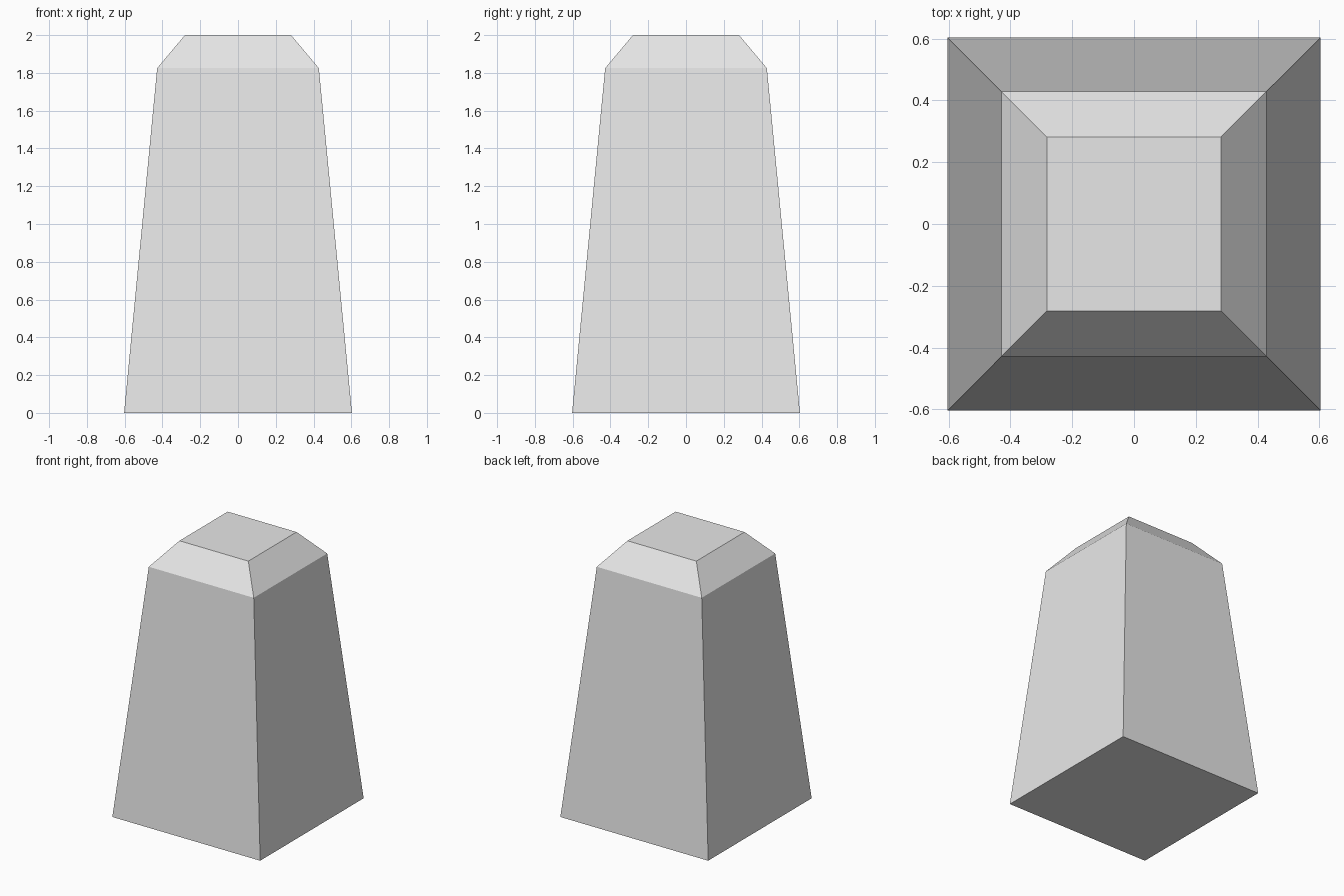
import bpy
import bmesh

default_cube = bpy.data.objects.get("Cube")
if default_cube:
    bpy.data.objects.remove(default_cube, do_unlink=True)

# Single plain grey material
GREY = (0.8, 0.8, 0.8, 1.0)
grey = bpy.data.materials.new("light_grey")
grey.use_nodes = True
grey.diffuse_color = GREY
grey.node_tree.nodes["Principled BSDF"].inputs["Base Color"].default_value = GREY

# Square sections from base to top: (half width, height)
SECTIONS = [(0.603, 0.0), (0.428, 1.825), (0.281, 2.0)]
CORNERS = [(-1, -1), (1, -1), (1, 1), (-1, 1)]

bm = bmesh.new()
rings = [[bm.verts.new((x * half, y * half, z)) for x, y in CORNERS]
         for half, z in SECTIONS]

# Tapered sides and chamfered shoulder
for low, high in zip(rings, rings[1:]):
    for i in range(4):
        j = (i + 1) % 4
        bm.faces.new((low[i], low[j], high[j], high[i]))

# Flat base and top
bm.faces.new(reversed(rings[0]))
bm.faces.new(rings[-1])
bmesh.ops.recalc_face_normals(bm, faces=bm.faces)

mesh = bpy.data.meshes.new("tapered_block")
bm.to_mesh(mesh)
bm.free()
mesh.materials.append(grey)
block = bpy.data.objects.new("tapered_block", mesh)
bpy.context.collection.objects.link(block)
